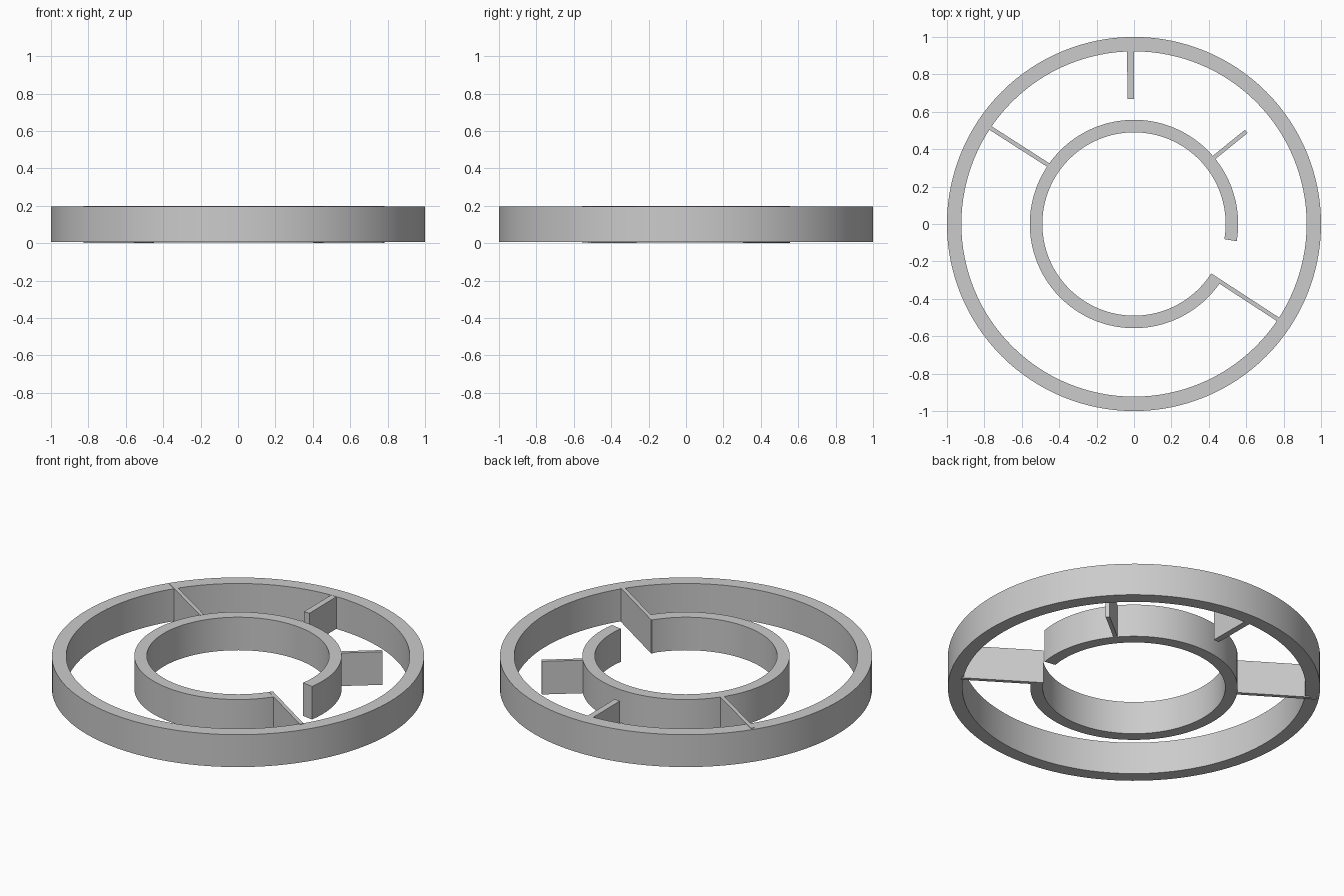
import bpy, bmesh
from math import sin, cos, radians
from mathutils import Vector

if "Cube" in bpy.data.objects:
    bpy.data.objects.remove(bpy.data.objects["Cube"])


def finish(name, bm):
    bmesh.ops.recalc_face_normals(bm, faces=bm.faces[:])
    mesh = bpy.data.meshes.new(name)
    bm.to_mesh(mesh)
    bm.free()
    obj = bpy.data.objects.new(name, mesh)
    bpy.context.collection.objects.link(obj)
    bpy.ops.object.select_all(action='DESELECT')
    obj.select_set(True)
    bpy.context.view_layer.objects.active = obj
    bpy.ops.object.shade_smooth_by_angle(angle=radians(30))
    return obj


def ring(name, r_in, r_out, z0, z1, start=0, sweep=360, steps=128):
    """Rectangular section swept around z; open sweeps get end caps."""
    closed = sweep == 360
    bm = bmesh.new()
    sections = []
    for i in range(steps if closed else steps + 1):
        a = radians(start + sweep * i / steps)
        sections.append([bm.verts.new((r * cos(a), r * sin(a), z))
                         for r, z in ((r_in, z0), (r_out, z0), (r_out, z1), (r_in, z1))])
    pairs = list(zip(sections, sections[1:]))
    if closed:
        pairs.append((sections[-1], sections[0]))
    for a, b in pairs:
        for k in range(4):
            n = (k + 1) % 4
            bm.faces.new((a[k], a[n], b[n], b[k]))
    if not closed:
        bm.faces.new(sections[0])
        bm.faces.new(sections[-1])
    return finish(name, bm)


def wall(name, start, end, thick, z0, z1):
    """Upright flat panel between two plan points."""
    p, q = Vector(start), Vector(end)
    d = (q - p).normalized() * thick / 2
    side = Vector((-d.y, d.x))
    bm = bmesh.new()
    low = [bm.verts.new((*c, z0)) for c in (p + side, p - side, q - side, q + side)]
    base = bm.faces.new(low)
    top = bmesh.ops.extrude_face_region(bm, geom=[base], use_keep_orig=True)
    verts = [v for v in top['geom'] if isinstance(v, bmesh.types.BMVert)]
    bmesh.ops.translate(bm, verts=verts, vec=(0, 0, z1 - z0))
    return finish(name, bm)


# Closed outer ring and inner ring with a doorway gap
ring("outer_ring", 0.923, 1.0, 0.005, 0.197)
ring("inner_ring", 0.49, 0.557, 0.003, 0.199, start=-9.5, sweep=336.5)

# Two full dividers between the rings
wall("left_divider", (-0.455, 0.313), (-0.82, 0.547), 0.022, 0.0, 0.2)
wall("right_divider", (0.408, -0.274), (0.778, -0.515), 0.022, 0.0, 0.2)

# Two short stubs
wall("outer_stub", (-0.017, 0.668), (-0.019, 0.935), 0.036, 0.006, 0.196)
wall("inner_stub", (0.415, 0.345), (0.6, 0.495), 0.022, 0.003, 0.199)
